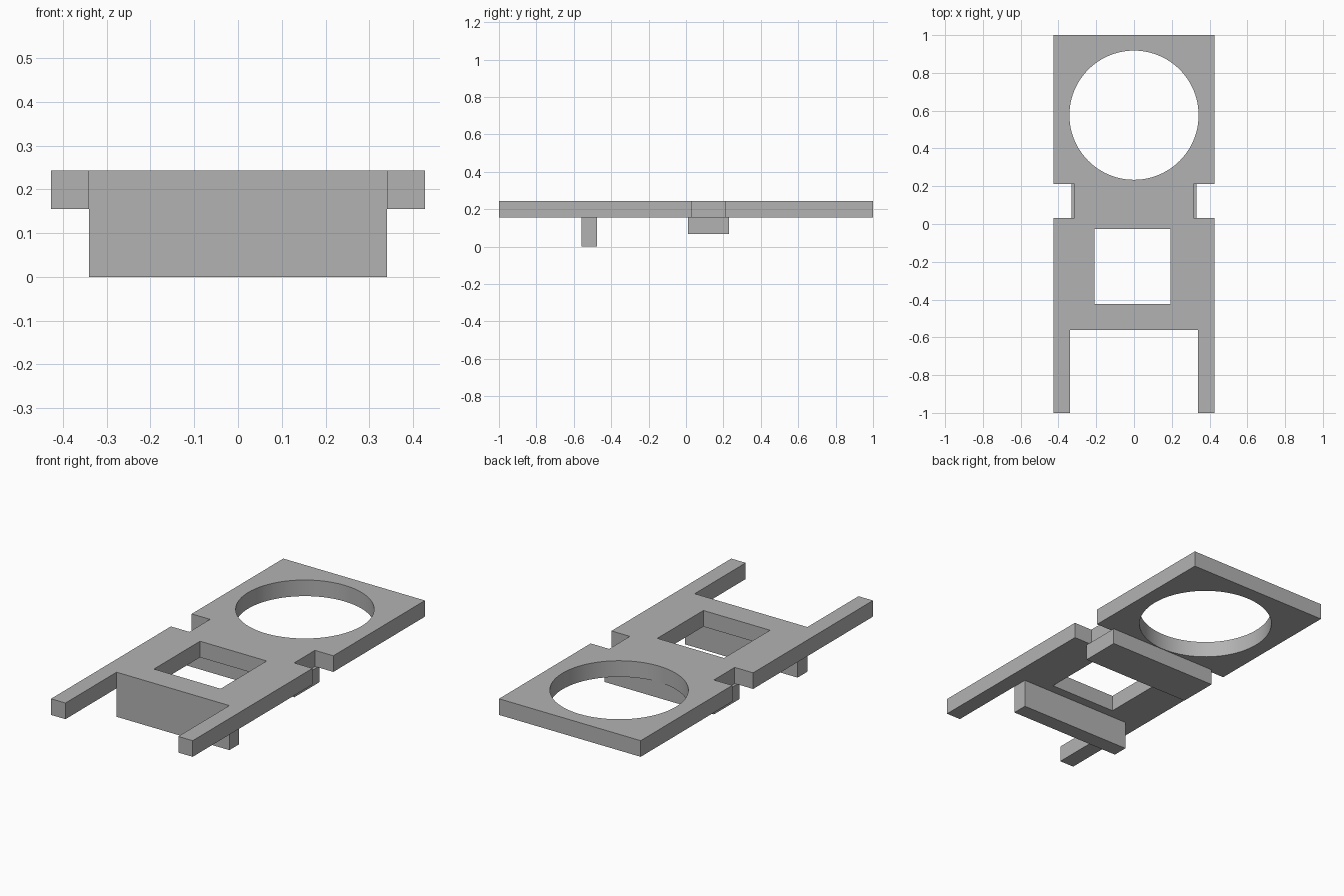
import bpy
import bmesh
from math import cos, sin, tau, radians
from mathutils import Vector

cube = bpy.data.objects.get("Cube")
if cube:
    bpy.data.objects.remove(cube, do_unlink=True)

GREY = (0.45, 0.45, 0.45, 1)
grey = bpy.data.materials.new("plain grey")
grey.use_nodes = True
grey.diffuse_color = GREY
grey.node_tree.nodes["Principled BSDF"].inputs["Base Color"].default_value = GREY

PLATE_BOTTOM, PLATE_TOP = 0.155, 0.243


def extruded(name, loops, z0, z1):
    """Solid from an outline loop plus any hole loops."""
    bm = bmesh.new()
    edges = []
    for loop in loops:
        verts = [bm.verts.new((x, y, z0)) for x, y in loop]
        edges += [bm.edges.new((a, b)) for a, b in zip(verts, verts[1:] + verts[:1])]
    bmesh.ops.triangle_fill(bm, edges=edges, use_beauty=True)
    top = bmesh.ops.extrude_face_region(bm, geom=bm.faces[:], use_keep_orig=True)
    moved = [g for g in top["geom"] if isinstance(g, bmesh.types.BMVert)]
    bmesh.ops.translate(bm, verts=moved, vec=Vector((0, 0, z1 - z0)))
    bmesh.ops.recalc_face_normals(bm, faces=bm.faces[:])
    mesh = bpy.data.meshes.new(name)
    bm.to_mesh(mesh)
    bm.free()
    mesh.materials.append(grey)
    obj = bpy.data.objects.new(name, mesh)
    bpy.context.collection.objects.link(obj)
    return obj


def rect(x0, x1, y0, y1):
    return [(x0, y0), (x1, y0), (x1, y1), (x0, y1)]


# Plate outline: two front arms, side notches, square rear end
half = [(0.34, -0.56), (0.34, -1), (0.427, -1), (0.427, 0.032),
        (0.316, 0.032), (0.316, 0.211), (0.427, 0.211), (0.427, 1)]
outline = half + [(-x, y) for x, y in reversed(half)]

# Round and square openings
SIDES = 96
ring = [(0.342 * cos(tau * i / SIDES), 0.576 + 0.342 * sin(tau * i / SIDES))
        for i in range(SIDES)]
window = rect(-0.21, 0.192, -0.424, -0.027)

plate = extruded("base_plate", [outline, ring, window], PLATE_BOTTOM, PLATE_TOP)

# Crossbars beneath the plate
extruded("front_crossbar", [rect(-0.34, 0.34, -0.56, -0.475)], 0, PLATE_BOTTOM)
extruded("middle_crossbar", [rect(-0.331, 0.331, 0.012, 0.231)], 0.067, PLATE_BOTTOM)

# Smooth the round opening, keep corners sharp
bpy.ops.object.select_all(action='DESELECT')
plate.select_set(True)
bpy.context.view_layer.objects.active = plate
bpy.ops.object.shade_smooth_by_angle(angle=radians(30))
